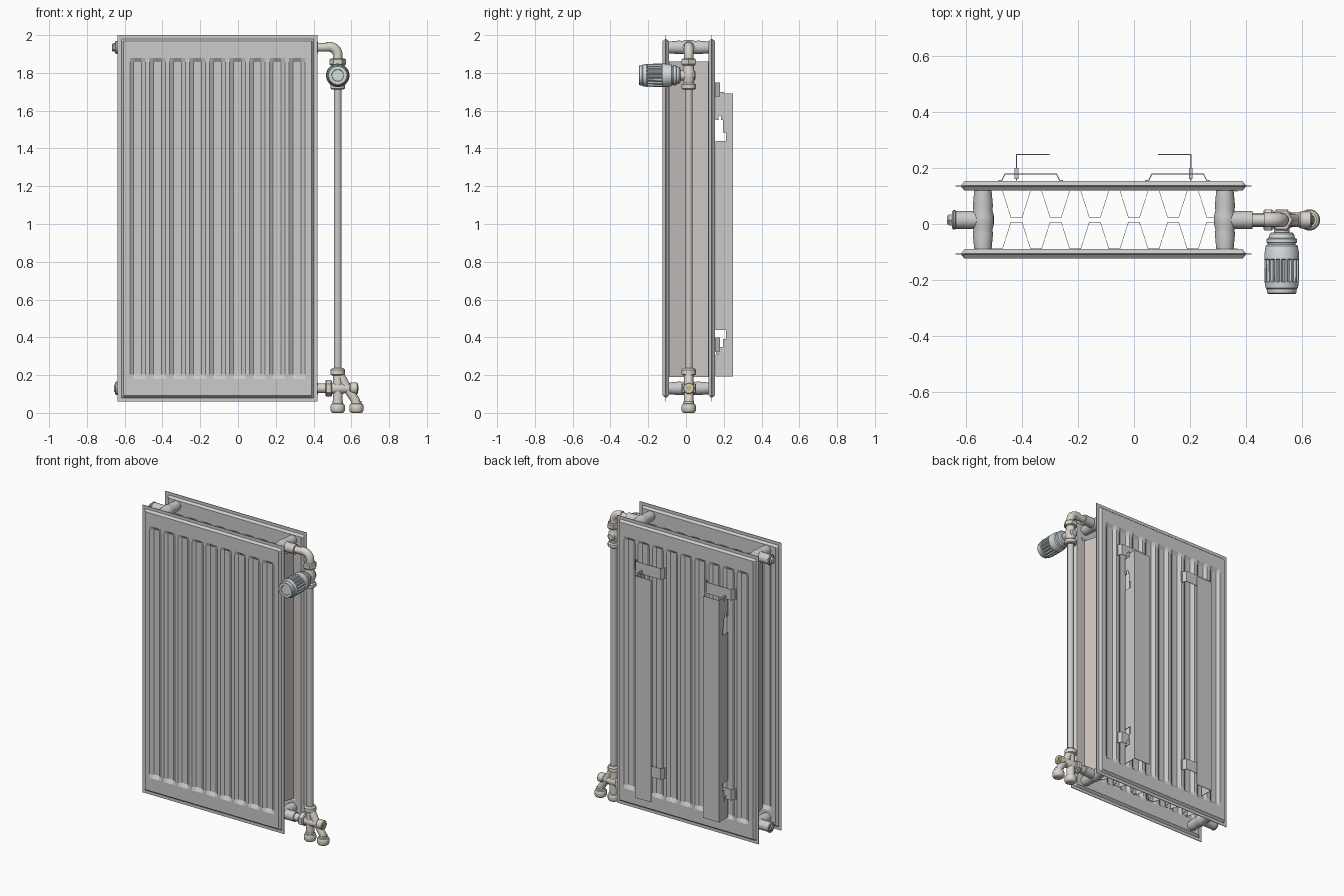
import bpy, bmesh, math
from mathutils import Vector

if "Cube" in bpy.data.objects:
    bpy.data.objects.remove(bpy.data.objects["Cube"])

YC = 0.0145                      # depth centre between the two panels
ZT, ZB = 1.935, 0.13             # upper and lower header heights
VX = 0.528                       # riser x


def mat(name, c):
    m = bpy.data.materials.new(name)
    m.diffuse_color = (*c, 1)
    m.use_nodes = True
    m.node_tree.nodes["Principled BSDF"].inputs["Base Color"].default_value = m.diffuse_color
    return m


NICKEL = mat("nickel", (0.70, 0.66, 0.60))
KNOB = mat("knob_plastic", (0.66, 0.73, 0.74))
BRASS = mat("brass", (0.65, 0.48, 0.16))
SHEET = mat("convector_sheet", (0.62, 0.57, 0.55))


def finish(name, bm, m=None, smooth=True):
    bmesh.ops.recalc_face_normals(bm, faces=bm.faces)
    me = bpy.data.meshes.new(name)
    bm.to_mesh(me)
    bm.free()
    ob = bpy.data.objects.new(name, me)
    bpy.context.collection.objects.link(ob)
    if m:
        me.materials.append(m)
    if smooth:
        bpy.ops.object.select_all(action='DESELECT')
        ob.select_set(True)
        bpy.context.view_layer.objects.active = ob
        bpy.ops.object.shade_smooth_by_angle(angle=math.radians(32))
    return ob


def lathe(name, prof, org, axis, seg=24, m=None):
    """Revolve (radius, height[, flute depth]) points about an axis."""
    rot = Vector((0, 0, 1)).rotation_difference(Vector(axis)).to_matrix()
    bm, rings = bmesh.new(), []
    for p in prof:
        ring = []
        for i in range(seg):
            a = 2 * math.pi * i / seg
            r = p[0] - (p[2] if len(p) > 2 and i % 4 < 2 else 0)
            ring.append(bm.verts.new(rot @ Vector((r * math.cos(a), r * math.sin(a), p[1])) + Vector(org)))
        rings.append(ring)
    for a, b in zip(rings, rings[1:]):
        for i in range(seg):
            j = (i + 1) % seg
            bm.faces.new((a[i], a[j], b[j], b[i]))
    bm.faces.new(rings[0])
    bm.faces.new(rings[-1])
    return finish(name, bm, m)


def rod(name, org, axis, length, r, m=None, seg=24):
    return lathe(name, [(r, 0), (r, length)], org, axis, seg, m)


def nut(name, org, axis, length, r=0.04, m=NICKEL):
    c = 0.006
    return lathe(name, [(r - c, 0), (r, c), (r, length - c), (r - c, length)], org, axis, 6, m)


def tube(name, pts, r, m=NICKEL):
    cu = bpy.data.curves.new(name, 'CURVE')
    cu.dimensions = '3D'
    cu.bevel_depth, cu.bevel_resolution, cu.use_fill_caps = r, 4, True
    sp = cu.splines.new('POLY')
    sp.points.add(len(pts) - 1)
    for q, p in zip(sp.points, pts):
        q.co = (*p, 1)
    sp.use_smooth = True
    cu.materials.append(m)
    ob = bpy.data.objects.new(name, cu)
    bpy.context.collection.objects.link(ob)


def sheet(name, pts, z0, z1, t, m=None):
    """Bent sheet: xy polyline raised along z, given thickness."""
    bm = bmesh.new()
    lo = [bm.verts.new((x, y, z0)) for x, y in pts]
    hi = [bm.verts.new((x, y, z1)) for x, y in pts]
    for i in range(len(pts) - 1):
        bm.faces.new((lo[i], lo[i + 1], hi[i + 1], hi[i]))
    ob = finish(name, bm, m, False)
    s = ob.modifiers.new("thickness", 'SOLIDIFY')
    s.thickness, s.offset = t, 0


def plate(name, pts, x, t):
    """Flat yz outline extruded along x."""
    bm = bmesh.new()
    f = bm.faces.new([bm.verts.new((x - t / 2, y, z)) for y, z in pts])
    ex = bmesh.ops.extrude_face_region(bm, geom=[f])
    bmesh.ops.translate(bm, vec=(t, 0, 0), verts=[v for v in ex['geom'] if isinstance(v, bmesh.types.BMVert)])
    return finish(name, bm, None, False)


# Pressed panels: a height grid with nine grooves, mirrored front/back
def panel(name, y):
    x0, x1, z0, z1 = -0.638, 0.42, 0.06, 2.0
    H, L = 0.017, 0.002
    xs = [(x0, 0), (x0 + 0.02, 0), (x0 + 0.032, 1)]
    for i in range(9):
        c = -0.531 + 0.1055 * i
        xs += [(c - 0.042, 1), (c - 0.021, 2), (c + 0.021, 2), (c + 0.042, 1)]
    xs += [(x1 - 0.032, 1), (x1 - 0.02, 0), (x1, 0)]
    zs = [(z0, 0), (z0 + 0.02, 0), (z0 + 0.032, 1), (0.18, 1), (0.203, 2),
          (1.857, 2), (1.88, 1), (z1 - 0.032, 1), (z1 - 0.02, 0), (z1, 0)]
    bm = bmesh.new()
    for s in (-1, 1):
        g = [[bm.verts.new((x, y + s * (H if min(a, b) == 1 else L), z)) for z, b in zs] for x, a in xs]
        for i in range(len(xs) - 1):
            for j in range(len(zs) - 1):
                bm.faces.new((g[i][j], g[i + 1][j], g[i + 1][j + 1], g[i][j + 1]))
    rim = [e for e in bm.edges if e.is_boundary]
    bmesh.ops.bridge_loops(bm, edges=rim)
    finish(name, bm, None, False)


panel("front_panel", -0.107)
panel("back_panel", 0.136)

# Zigzag convector sheets between the panels
for name, wall, inner in (("front_convector", -0.088, 0.006), ("back_convector", 0.118, 0.024)):
    pts = [(-0.545, inner), (-0.54, inner), (-0.51, wall)]
    for k in range(6):
        c = -0.42 + 0.14 * k
        pts += [(c - 0.05, wall), (c - 0.02, inner), (c + 0.02, inner), (c + 0.05, wall)]
    sheet(name, pts + [(0.37, wall)], 0.19, 1.86, 0.002, SHEET)

# Header tees joining the panels, with side stubs
for z, lv in ((ZT, "upper"), (ZB, "lower")):
    for x, s, sd in ((-0.54, -1, "left"), (0.325, 1, "right")):
        n = f"{lv}_{sd}"
        lathe(n + "_header", [(0.031, -0.105), (0.036, -0.05), (0.034, -0.035), (0.039, -0.015), (0.039, 0.015),
                              (0.034, 0.035), (0.036, 0.05), (0.031, 0.105)], (x, YC, z), (0, 1, 0))
        rod(n + "_stub", (x, YC, z), (s, 0, 0), 0.098, 0.032)
    # Left plugs
    lathe(lv + "_plug_collar", [(0.03, 0), (0.035, 0.004), (0.035, 0.011), (0.03, 0.015)],
          (-0.635, YC, z), (-1, 0, 0))
    nut(lv + "_plug_head", (-0.645, YC, z), (-1, 0, 0), 0.023 if z > 1 else 0.012, 0.022)

# Top supply pipe with elbow
rod("upper_tail", (0.42, YC, ZT), (1, 0, 0), 0.06, 0.022, NICKEL)
R = 0.045
arc = [(VX - R + R * math.sin(a), YC, ZT + 0.003 - R + R * math.cos(a)) for a in
       [math.pi / 2 * i / 8 for i in range(9)]]
tube("upper_elbow", [(0.465, YC, ZT + 0.003)] + arc + [(VX, YC, 1.85)], 0.026)

# Thermostatic valve body
nut("valve_top_nut", (VX, YC, 1.84), (0, 0, 1), 0.036, 0.043)
lathe("valve_body", [(0.028, 1.73), (0.028, 1.755), (0.034, 1.77), (0.034, 1.805), (0.028, 1.82), (0.028, 1.845)],
      (VX, YC, 0), (0, 0, 1), 24, NICKEL)
lathe("valve_bottom_nut", [(0.03, 0), (0.038, 0.006), (0.038, 0.026), (0.03, 0.034)],
      (VX, YC, 1.712), (0, 0, 1), 24, NICKEL)
lathe("valve_neck", [(0.018, -0.036), (0.026, -0.03), (0.028, 0), (0.028, 0.06)],
      (VX, YC, 1.787), (0, -1, 0), 24, NICKEL)

# Thermostat knob with fluted grip
lathe("thermostat_knob", [(0.036, 0.03), (0.044, 0.036), (0.047, 0.05), (0.055, 0.054), (0.055, 0.066), (0.05, 0.068),
                          (0.05, 0.073), (0.057, 0.078), (0.061, 0.10), (0.062, 0.125), (0.062, 0.128, 0.007),
                          (0.061, 0.205, 0.007), (0.061, 0.208), (0.058, 0.228), (0.054, 0.232), (0.052, 0.247),
                          (0.048, 0.25), (0.032, 0.25), (0.030, 0.246), (0.004, 0.246)],
      (VX, 0, 1.787), (0, -1, 0), 72, KNOB)

# Riser pipe
rod("riser_pipe", (VX, YC, 0.2), (0, 0, 1), 1.53, 0.021)

# Lower connection block
rod("lower_tail", (0.42, YC, ZB), (1, 0, 0), 0.05, 0.025, NICKEL)
nut("lower_union_nut", (0.462, YC, ZB), (1, 0, 0), 0.036, 0.044)
lathe("lower_body", [(0.028, 0), (0.03, 0.01), (0.03, 0.06), (0.026, 0.07), (0.026, 0.095), (0.03, 0.1),
                     (0.03, 0.135), (0.026, 0.14), (0.015, 0.14)], (0.495, YC, ZB), (1, 0, 0), 24, NICKEL)
rod("lower_screw", (0.632, YC, ZB), (1, 0, 0), 0.006, 0.014, BRASS)
rod("lower_vertical", (VX, YC, 0.04), (0, 0, 1), 0.18, 0.026, NICKEL)
tube("lower_branch", [(VX + 0.012, YC, 0.20), (0.572, YC, 0.14), (0.605, YC, 0.092), (0.621, YC, 0.068),
                      (0.627, YC, 0.035)], 0.024)
lathe("lower_top_nut", [(0.028, 0), (0.038, 0.006), (0.038, 0.03), (0.03, 0.04)],
      (VX, YC, 0.198), (0, 0, 1), 24, NICKEL)
for x, n in ((VX, "supply"), (0.627, "return")):
    lathe(n + "_nut", [(0.026, 0), (0.033, 0.004), (0.038, 0.012), (0.038, 0.037), (0.034, 0.046), (0.027, 0.05),
                       (0.027, 0.062)], (x, YC, 0), (0, 0, 1), 24, NICKEL)

# Rear wall brackets: hat straps, angle rails and hooks
web = [(0.25, 0.193), (0.25, 1.69), (0.178, 1.69), (0.178, 1.675), (0.156, 1.675), (0.156, 1.55), (0.172, 1.55),
       (0.172, 1.575), (0.185, 1.575), (0.185, 1.55), (0.197, 1.55), (0.197, 1.485), (0.212, 1.485), (0.212, 1.44),
       (0.156, 1.44), (0.156, 0.44), (0.212, 0.44), (0.212, 0.39), (0.197, 0.39), (0.197, 0.33), (0.172, 0.33),
       (0.172, 0.31), (0.156, 0.31), (0.156, 0.193)]
for n, x, s, a, b in (("left", -0.42, 1, -0.485, -0.253), ("right", 0.203, -1, 0.04, 0.272)):
    for lv, z in (("upper", 1.675), ("lower", 0.325)):
        sheet(f"{n}_{lv}_strap", [(a, 0.155), (a + 0.012, 0.155), (a + 0.024, 0.179), (b - 0.024, 0.179),
                                  (b - 0.012, 0.155), (b, 0.155)], z, z + 0.075, 0.004)
        plate(f"{n}_{lv}_hook", [(0.16, z - 0.01), (0.2, z - 0.01), (0.2, z + 0.025), (0.16, z + 0.025)], x, 0.013)
    plate(n + "_rail_web", web, x, 0.004)
    sheet(n + "_rail_flange", [(x, 0.248), (x + s * 0.118, 0.248)], 0.193, 1.69, 0.004)
